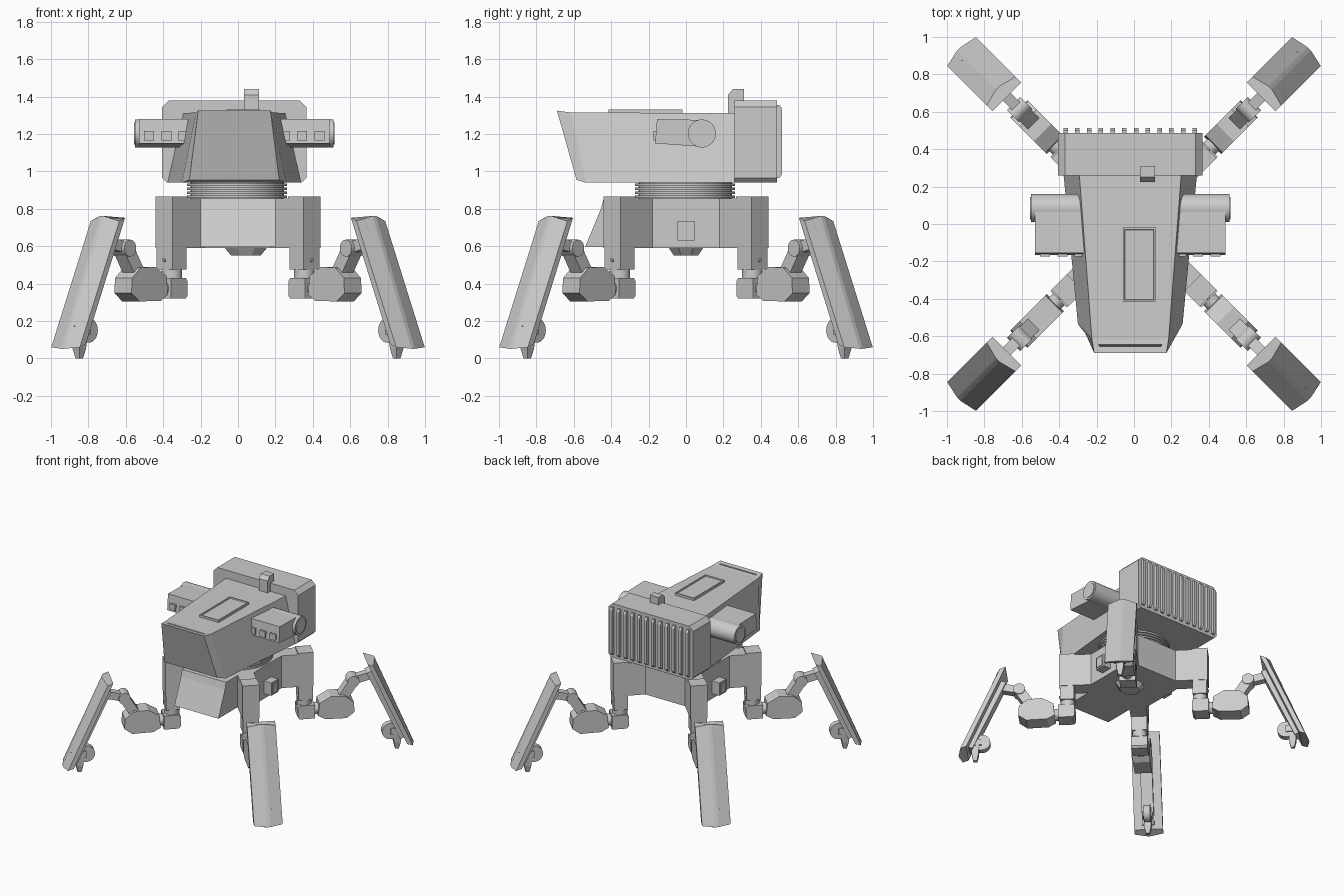
import bpy, bmesh, math
from mathutils import Matrix, Vector

if "Cube" in bpy.data.objects:
    bpy.data.objects.remove(bpy.data.objects["Cube"])

grey = bpy.data.materials.new("light_grey")
grey.diffuse_color = (0.6, 0.6, 0.6, 1)
grey.use_nodes = True
grey.node_tree.nodes["Principled BSDF"].inputs["Base Color"].default_value = grey.diffuse_color
I = Matrix.Identity(4)
round_parts = []


def finish(name, bm, m=I):
    bmesh.ops.recalc_face_normals(bm, faces=bm.faces)
    bm.transform(m)
    me = bpy.data.meshes.new(name)
    bm.to_mesh(me)
    bm.free()
    me.materials.append(grey)
    ob = bpy.data.objects.new(name, me)
    bpy.context.collection.objects.link(ob)
    return ob


def loft_bm(rings):
    """Closed solid through rings that share a point count."""
    bm = bmesh.new()
    vs = [[bm.verts.new(p) for p in r] for r in rings]
    n = len(vs[0])
    for a, b in zip(vs, vs[1:]):
        for i in range(n):
            j = (i + 1) % n
            bm.faces.new((a[i], a[j], b[j], b[i]))
    bm.faces.new(vs[0])
    bm.faces.new(vs[-1])
    return bm


def loft(name, rings, m=I):
    return finish(name, loft_bm(rings), m)


def side_prism(name, profile, y0, y1, m=I):
    """Extrude an (x, z) profile along y."""
    return loft(name, [[(x, y, z) for x, z in profile] for y in (y0, y1)], m)


def box(name, x, y, z, m=I):
    return side_prism(name, [(x[0], z[0]), (x[1], z[0]), (x[1], z[1]), (x[0], z[1])], y[0], y[1], m)


def cyl(name, c, r, depth, axis='Z', m=I, r2=None):
    bm = bmesh.new()
    bmesh.ops.create_cone(bm, cap_ends=True, segments=32, radius1=r,
                          radius2=r if r2 is None else r2, depth=depth)
    rot = {'Z': I, 'X': Matrix.Rotation(math.pi / 2, 4, 'Y'),
           'Y': Matrix.Rotation(math.pi / 2, 4, 'X')}[axis]
    ob = finish(name, bm, m @ Matrix.Translation(c) @ rot)
    round_parts.append(ob)
    return ob


def beam(name, a, b, w, h, m=I):
    """Bar in the x-z plane from a to b, width w along y."""
    a, b = Vector(a), Vector(b)
    d = (b - a).normalized()
    n = Vector((-d.y, d.x)) * h / 2
    return side_prism(name, [tuple(p) for p in (a + n, b + n, b - n, a - n)], -w / 2, w / 2, m)


# ---- lower body: square core with four diagonal arms
corner = [(.27, .18), (.36, .27), (.27, .36), (.18, .27)]
outline = []
for k in range(4):
    R = Matrix.Rotation(k * math.pi / 2, 2)
    outline += [tuple(R @ Vector(p)) for p in corner]
loft("chassis", [[(x, y, z) for x, y in outline] for z in (.59, .855)])

Q = Matrix.Rotation(math.pi / 2, 4, 'Z')   # local x -> y
side_prism("front_wedge", [(-.2, .595), (-.54, .595), (-.455, .80), (-.44, .855), (-.2, .855)],
           -.2, .2, Q)
for s in (-1, 1):
    box("side_port", sorted((s * .25, s * .335)), (-.045, .045), (.63, .735))
    box("side_port_cap", sorted((s * .335, s * .342)), (-.033, .033), (.642, .723))
octa = [(math.cos(math.radians(a)), math.sin(math.radians(a))) for a in range(22, 382, 45)]
loft("belly_plug", [[(.042 + x * a, y * b, z) for x, y in octa]
                    for a, b, z in ((.085, .07, .55), (.122, .1, .592))])

# ---- turret ring with ridges
cyl("turret_ring", (-.005, -.005, .895), .25, .1)
for i in range(4):
    cyl("ring_ridge", (-.005, -.005, .865 + i * .021), .268, .013)

# ---- turret hull
T = Matrix.Translation((-.02, 0, 0))


def section(yt, yb, wt, wb, zt, zb):
    return [(-wt, yt, zt), (wt, yt, zt), (wb, yb, zb), (-wb, yb, zb)]


bm = loft_bm([section(-.69, -.585, .193, .24, 1.325, .955),
              section(-.615, -.535, .205, .28, 1.315, .94),
              section(.30, .30, .275, .36, 1.312, .94)])
# recessed front window
bm.normal_update()
front = min(bm.faces, key=lambda f: f.calc_center_median().y)
bmesh.ops.recalc_face_normals(bm, faces=bm.faces)
bmesh.ops.inset_region(bm, faces=[front], thickness=.045, depth=0)
bmesh.ops.inset_region(bm, faces=[front], thickness=.02, depth=-.06)
finish("turret_hull", bm, T)

# roof hatch with shallow inset top
bm = loft_bm([[(x, y, z) for x, y in ((-.06, -.415), (.115, -.415), (.115, -.02), (-.06, -.02))]
              for z in (1.30, 1.332)])
bmesh.ops.recalc_face_normals(bm, faces=bm.faces)
top = max(bm.faces, key=lambda f: f.calc_center_median().z)
bmesh.ops.inset_region(bm, faces=[top], thickness=.012, depth=0)
bmesh.ops.inset_region(bm, faces=[top], thickness=.004, depth=-.008)
finish("roof_hatch", bm)

# ---- rear engine box with ribs
eng = [(-.385, .965), (-.36, .94), (.36, .94), (.385, .965),
       (.385, 1.345), (.35, 1.38), (-.35, 1.38), (-.385, 1.345)]
side_prism("engine_box", eng, .26, .487, T)
for i in range(12):
    x = -.345 + i * .69 / 11
    side_prism("engine_rib", [(.48, .965), (.5, .965), (.513, .985), (.513, 1.335),
                              (.5, 1.355), (.48, 1.355)], -x - .012, -x + .012, T @ Q)
side_prism("roof_sensor", [(.225, 1.31), (.31, 1.31), (.31, 1.44), (.25, 1.44), (.225, 1.41)],
           -.112, -.032, Q)

# ---- side pods with rear barrel and three front lamps
for s in (-1, 1):
    side_prism("side_pod", [(-.165, 1.15), (.09, 1.132), (.09, 1.275), (-.155, 1.28)],
               *sorted((-s * .2, -s * .508)), T @ Q)
    cyl("pod_barrel", (s * .37, .085, 1.203), .075, .32, 'X', T)
    cyl("pod_barrel_cap", (s * .53, .085, 1.203), .06, .012, 'X', T)
    for k in range(3):
        x = s * (.455 - k * .092)
        box("pod_lamp", (x - .027, x + .027), (-.175, -.15), (1.165, 1.215), T)

# ---- four legs, each built along local +x then turned to a diagonal
thigh = [(.595, .34), (.65, .308), (.81, .305), (.87, .35),
         (.865, .43), (.80, .485), (.69, .49), (.605, .44)]


def shin_ring(inner, outer, ridge, w):
    (ri, zi), (ro, zo), (rr, zr) = inner, outer, ridge
    return [(ri, w, zi), (ro, w, zo), (rr, .012, zr), (rr, -.012, zr), (ro, -w, zo), (ri, -w, zi)]


for k in range(4):
    M = Matrix.Rotation(math.radians(45 + 90 * k), 4, 'Z')
    box("hip_pillar", (.443, .56), (-.064, .064), (.59, .865), M)
    box("hip_pillar_foot", (.448, .555), (-.06, .06), (.475, .592), M)
    cyl("hip_pin", (.561, 0, .525), .01, .01, 'X', M)
    cyl("hip_swivel", (.5, 0, .45), .055, .06, 'Z', M)
    side_prism("hip_block", [(.443, .335), (.458, .32), (.57, .32), (.57, .43), (.458, .43),
                             (.443, .415)], -.062, .062, M)
    cyl("hip_axle", (.59, 0, .375), .045, .07, 'X', M)
    side_prism("thigh", thigh, -.065, .065, M)
    # knee strut and hinge
    beam("knee_strut", (.76, .42), (.865, .585), .085, .075, M)
    cyl("knee_hinge", (.865, 0, .59), .045, .1, 'Y', M)
    beam("knee_link", (.865, .59), (1.03, .63), .06, .06, M)
    # armoured shin plate with ridged outer face
    loft("shin_plate", [shin_ring((.962, .752), (1.005, .735), (1.03, .762), .108),
                        shin_ring((1.26, .075), (1.304, .06), (1.325, .052), .108)], M)
    beam("shin_spine", (.985, .66), (1.24, .10), .09, .045, M)
    # ankle and foot spike
    cyl("ankle_disc", (1.15, 0, .15), .065, .05, 'Y', M)
    beam("ankle_link", (1.15, .15), (1.27, .15), .07, .05, M)
    loft("foot_spike", [[(1.2 + x * a, y * a, z) for x, y in ((-1, -1), (1, -1), (1, 1), (-1, 1))]
                        for a, z in ((.014, 0), (.026, .055), (.03, .14))], M)

# ---- smooth shading on round parts only
for ob in bpy.context.scene.objects:
    ob.select_set(ob in round_parts)
bpy.context.view_layer.objects.active = round_parts[0]
bpy.ops.object.shade_smooth_by_angle(angle=math.radians(30))
